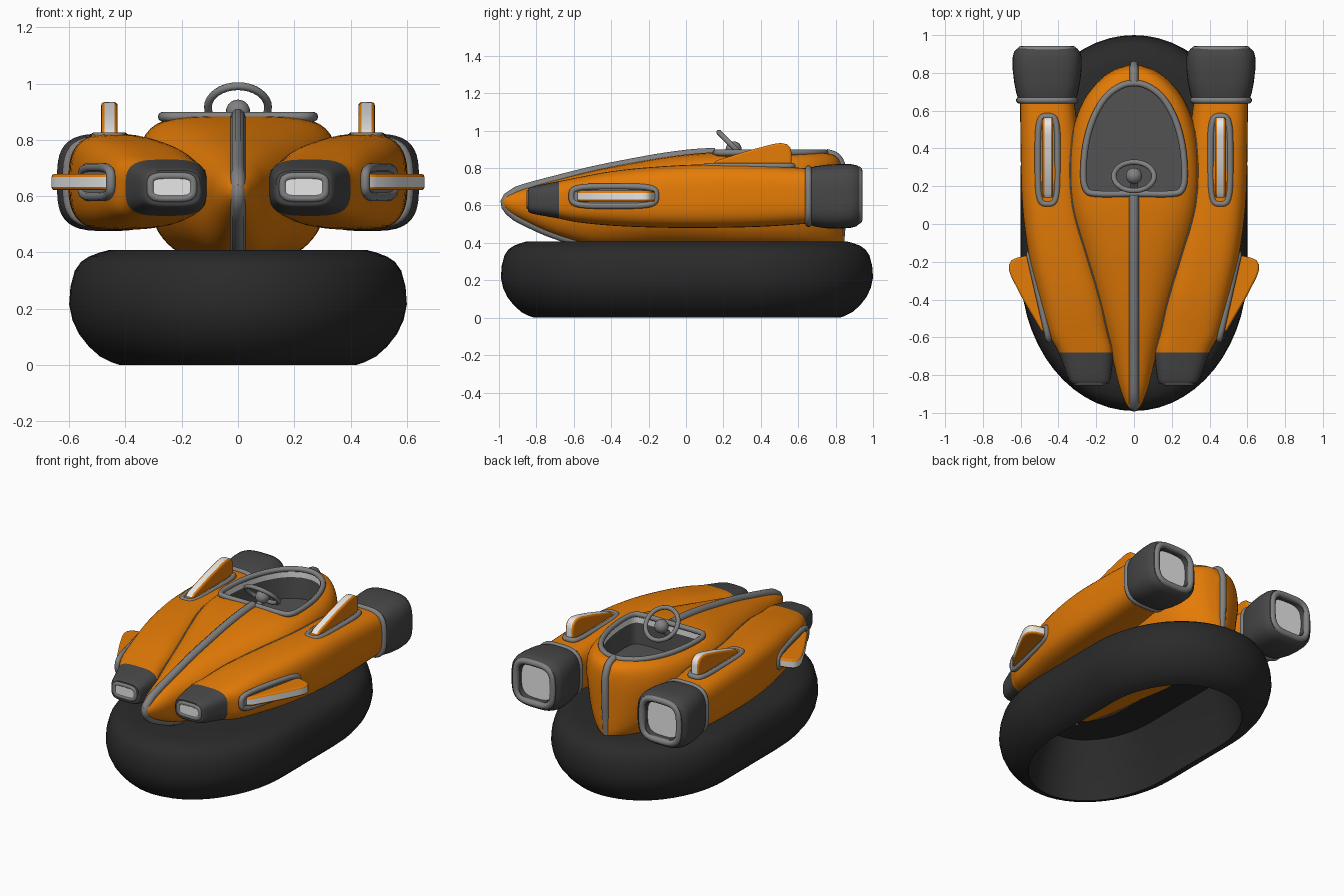
import bpy, bmesh, math
from mathutils import Matrix, Vector

if "Cube" in bpy.data.objects:
    bpy.data.objects.remove(bpy.data.objects["Cube"])


def mat(name, r, g, b):
    m = bpy.data.materials.new(name)
    m.diffuse_color = (r, g, b, 1)
    m.use_nodes = True
    m.node_tree.nodes["Principled BSDF"].inputs["Base Color"].default_value = m.diffuse_color
    return m


ORANGE = mat("orange paint", 0.78, 0.2, 0.002)
BLACK = mat("black rubber", 0.023, 0.023, 0.023)
DARK = mat("dark grey", 0.062, 0.062, 0.062)
GREY = mat("trim grey", 0.22, 0.22, 0.22)
FLOOR = mat("cockpit grey", 0.085, 0.085, 0.085)
LIGHT = mat("light grey", 0.8, 0.8, 0.8)


def finish(name, bm, mats, rule=None, mirror=False, angle=40):
    bmesh.ops.recalc_face_normals(bm, faces=bm.faces[:])
    bm.normal_update()
    me = bpy.data.meshes.new(name)
    for m in mats:
        me.materials.append(m)
    if rule:
        for f in bm.faces:
            f.material_index = rule(f)
    bm.to_mesh(me)
    bm.free()
    ob = bpy.data.objects.new(name, me)
    bpy.context.collection.objects.link(ob)
    bpy.ops.object.select_all(action='DESELECT')
    bpy.context.view_layer.objects.active = ob
    ob.select_set(True)
    bpy.ops.object.shade_smooth_by_angle(angle=math.radians(angle))
    if mirror:
        ob.modifiers.new("mirror", 'MIRROR').use_mirror_merge = False
    return ob


def smooth(pts, steps=4, closed=False):
    """Catmull-Rom through tuples."""
    n, out = len(pts), []
    for i in range(n if closed else n - 1):
        q = [pts[(i + k) % n] if closed else pts[min(max(i + k, 0), n - 1)] for k in (-1, 0, 1, 2)]
        for s in range(steps):
            t = s / steps
            out.append(tuple(0.5 * (2 * b + (c - a) * t + (2 * a - 5 * b + 4 * c - d) * t * t
                                    + (3 * b - a - 3 * c + d) * t ** 3) for a, b, c, d in zip(*q)))
    return out if closed else out + [pts[-1]]


def oval(cx, cz, hw, hh, n, count=40):
    """Superellipse outline."""
    out = []
    for i in range(count):
        a = math.tau * (i + 0.5) / count
        c, s = math.cos(a), math.sin(a)
        out.append((cx + hw * math.copysign(abs(c) ** (2 / n), c), cz + hh * math.copysign(abs(s) ** (2 / n), s)))
    return out


def bridge(bm, rings, closed=False):
    k = len(rings[0])
    for i in range(len(rings) if closed else len(rings) - 1):
        a, b = rings[i], rings[(i + 1) % len(rings)]
        for j in range(k):
            bm.faces.new((a[j], a[(j + 1) % k], b[(j + 1) % k], b[j]))


def loft(name, secs, mats, rule=None, mirror=False, taper=0):
    """Sections are (y, centre x, half width, z bottom, z top, roundness)."""
    bm = bmesh.new()
    rings = [[bm.verts.new((x * (1 - taper * min(1, max(0, (.68 - z) / .25))), y, z))
              for x, z in oval(cx, (zb + zt) / 2, hw, (zt - zb) / 2, n)]
             for y, cx, hw, zb, zt, n in secs]
    bridge(bm, rings)
    bm.faces.new(rings[0])
    bm.faces.new(rings[-1])
    return finish(name, bm, mats, rule, mirror)


def tube(name, pts, r, m=GREY, closed=False, mirror=False):
    cu = bpy.data.curves.new(name, 'CURVE')
    cu.dimensions, cu.bevel_depth, cu.bevel_resolution, cu.use_fill_caps = '3D', r, 3, True
    sp = cu.splines.new('POLY')
    sp.points.add(len(pts) - 1)
    for p, co in zip(sp.points, pts):
        p.co = (*co, 1)
    sp.use_cyclic_u = closed
    tmp = bpy.data.objects.new("tmp", cu)
    bpy.context.collection.objects.link(tmp)
    bpy.context.view_layer.update()
    bm = bmesh.new()
    bm.from_mesh(tmp.evaluated_get(bpy.context.evaluated_depsgraph_get()).to_mesh())
    bpy.data.objects.remove(tmp)
    return finish(name, bm, [m], lambda f: 0, mirror, 50)


def prism(name, a, b, mats, rule=None, mirror=False, bottom=True, top=True):
    """Solid or shell between two matching outlines."""
    bm = bmesh.new()
    ra, rb = [[bm.verts.new(p) for p in o] for o in (a, b)]
    bridge(bm, [ra, rb])
    if bottom:
        bm.faces.new(ra)
    if top:
        bm.faces.new(rb)
    return finish(name, bm, mats, rule, mirror)


# Inflated skirt: profile swept round an outline with elliptical ends
prof = smooth([(.18, 0), (.11, .03), (.035, .11), (0, .215), (.02, .335), (.07, .385), (.14, .408)], 2)
prof += [(.47, .408), (.47, .395), (.27, .375), (.2, .15)]
bm = bmesh.new()
rings = []
for i in range(58):
    a = math.pi * (i if i < 29 else i - 1) / 28
    oy, ry = (.3, .7) if i < 29 else (-.24, .75)
    rings.append([bm.verts.new((math.cos(a) * (.6 - o), oy + math.sin(a) * (ry - o), z)) for o, z in prof])
bridge(bm, rings, True)
finish("skirt", bm, [BLACK], angle=55)

# Central hull
hull = smooth([(-.985, 0, .015, .6, .64, 2), (-.95, 0, .045, .565, .66, 2), (-.85, 0, .085, .51, .695, 2.2),
               (-.7, 0, .125, .445, .735, 2.4), (-.5, 0, .19, .39, .785, 2.5), (-.3, 0, .25, .385, .825, 2.7),
               (-.1, 0, .31, .385, .86, 3), (.1, 0, .348, .385, .882, 3.8), (.3, 0, .35, .385, .885, 4.5),
               (.5, 0, .325, .385, .885, 4.5), (.65, 0, .27, .385, .885, 4.5), (.75, 0, .195, .385, .88, 4),
               (.81, 0, .12, .39, .855, 3.5), (.84, 0, .04, .4, .79, 3)])
body = loft("hull", hull, [ORANGE], taper=.2)

# Cockpit opening, tub and rim
half = [(.2, .16), (.255, .185), (.268, .27), (.255, .42), (.215, .56), (.15, .67), (.07, .73)]
rim = smooth([(0, .16)] + half + [(0, .745)] + [(-x, y) for x, y in reversed(half)], 4, True)
cutter = prism("cutter", [(x, y, .68) for x, y in rim], [(x, y, 1.1) for x, y in rim], [ORANGE])
cutter.hide_render = True
bo = body.modifiers.new("cut", 'BOOLEAN')
bo.object, bo.operation, bo.solver = cutter, 'DIFFERENCE', 'EXACT'
bpy.ops.object.select_all(action='DESELECT')
bpy.context.view_layer.objects.active = body
body.select_set(True)
bpy.ops.object.modifier_apply(modifier="cut")
bpy.data.objects.remove(cutter)
inner = [(x * .98, .45 + (y - .45) * .98) for x, y in rim]
prism("cockpit_tub", [(x, y, .69) for x, y in inner], [(x, y, .83) for x, y in inner], [FLOOR], top=False)
prism("cockpit_lining", [(x, y, .83) for x, y in inner], [(x, y, .88) for x, y in inner], [LIGHT],
      bottom=False, top=False)
tube("cockpit_rim", [(x, y, .882) for x, y in rim], .017, closed=True)

# Trim strips along the centreline
front = [(0, s[0], s[3]) for s in reversed(hull) if -.92 < s[0] < -.55]
front += [(0, -.945, .57), (0, -.963, .595), (0, -.967, .62), (0, -.955, .645)]
front += [(0, s[0], s[4]) for s in hull if -.93 < s[0] < .09] + [(0, .155, .884)]
tube("front_spine", front, .026)
rear = [(0, s[0], s[4]) for s in hull if s[0] > .74] + [(0, .84, .6), (0, .825, .41)]
tube("rear_spine", rear, .023)

# Side pods with dark intake noses
pod = smooth([(-.845, .23, .088, .575, .687, 3.6), (-.825, .235, .11, .557, .7, 3.6), (-.68, .255, .145, .53, .73, 3.4),
              (-.58, .29, .162, .51, .75, 3.3), (-.4, .33, .172, .492, .783, 3.2), (-.17, .385, .172, .482, .807, 3.2),
              (.1, .432, .16, .48, .82, 3.2), (.4, .444, .157, .486, .815, 3.2), (.66, .46, .143, .503, .798, 3.2)])
loft("side_pod", pod, [ORANGE, DARK], lambda f: int(f.calc_center_median().y < -.68), True)


# Thin seam where each pod meets the hull
def top_z(s, x):
    u = abs(x - s[1]) / s[2]
    return (s[3] + s[4]) / 2 + (s[4] - s[3]) / 2 * max(0, 1 - u ** s[5]) ** (1 / s[5])


def at(secs, y):
    for a, b in zip(secs, secs[1:]):
        if a[0] <= y <= b[0]:
            t = (y - a[0]) / (b[0] - a[0])
            return [p + (q - p) * t for p, q in zip(a, b)]


seam = []
for i in range(24):
    y = -.66 + i * .05
    h, p = at(hull, y), at(pod, y)
    for k in range(200):
        x = p[1] - p[2] + k * p[2] / 100
        if x > h[2] or top_z(h, x) < top_z(p, x):
            seam.append((x, y, top_z(p, x)))
            break
tube("pod_seam", seam, .004, mirror=True)


def ring(name, cx, y, cz, hw, hh, r, n=4):
    tube(name, [(x, y, z) for x, z in oval(cx, cz, hw, hh, n)], r, closed=True, mirror=True)


# Intake grilles, exhaust nozzles and collars
ring("intake_frame", .235, -.84, .632, .076, .04, .014)
o = oval(.235, .632, .072, .036, 4.5)
prism("intake_panel", [(x, -.849, z) for x, z in o], [(x, -.842, z) for x, z in o], [LIGHT], mirror=True)
loft("nozzle", [(.655, .46, .15, .5, .8, 3.3), (.69, .46, .163, .487, .81, 3.3), (.75, .46, .175, .478, .818, 3.3),
                (.82, .46, .183, .476, .822, 3.3), (.88, .46, .183, .48, .822, 3.3), (.91, .46, .176, .488, .816, 3.3),
                (.928, .46, .16, .503, .806, 3.3), (.926, .46, .118, .54, .77, 3.3), (.895, .46, .113, .545, .765, 3.3)],
     [DARK, LIGHT], lambda f: int(len(f.verts) > 4 and f.calc_center_median().y > .8), True)
ring("nozzle_ring", .46, .922, .655, .136, .133, .021, 3.6)
ring("nozzle_collar", .46, .655, .65, .147, .147, .018, 3.4)


# Fins on grey pads, with a light strip along the edge
def fin(name, m):
    outline = [(-.2, -.02), (-.197, .01), (-.175, .03), (.0, .085), (.13, .119), (.17, .124), (.2, .118),
               (.22, .1), (.227, .07), (.227, -.02)]
    a, b = [[m @ Vector((s, y, z)) for y, z in outline] for s in (-.029, .029)]
    side = m.to_3x3() @ Vector((1, 0, 0))
    ob = prism(name, a, b, [ORANGE, LIGHT], lambda f: int(abs(f.normal.dot(side)) < .5), True)
    bv = ob.modifiers.new("bevel", 'BEVEL')
    bv.width, bv.segments, bv.material, bv.limit_method = .011, 3, 0, 'ANGLE'
    bv.angle_limit = math.radians(60)
    pad = oval(0, 0, .052, .232, 4)
    tube(name + "_pad_rim", [m @ Vector((x, y, 0)) for x, y in pad], .017, closed=True, mirror=True)
    prism(name + "_pad", [m @ Vector((x, y, -.02)) for x, y in pad], [m @ Vector((x, y, .007)) for x, y in pad],
          [GREY], mirror=True)


fin("top_fin", Matrix.Translation((.457, .338, .81)))
d = Vector((.1, .44, 0)).normalized()
n = Vector((d.y, -d.x, 0))
m = Matrix((Vector((0, 0, 1)), d, n)).transposed().to_4x4()
fin("side_fin", Matrix.Translation((.503, -.385, .65)) @ m)

# Steering wheel, spoke hub and column
c, v = Vector((0, .252, .915)), Vector((0, -.7071, .7071))
tube("steering_wheel", [c + .107 * (math.cos(a) * Vector((1, 0, 0)) + math.sin(a) * v)
                        for a in [math.tau * i / 32 for i in range(32)]], .014, closed=True)
bm = bmesh.new()
bmesh.ops.create_uvsphere(bm, u_segments=20, v_segments=12, radius=.043,
                          matrix=Matrix.Translation((0, .255, .9)))
finish("steering_hub", bm, [GREY])
tube("steering_column", [(0, .255, .9), (0, .17, .8)], .02)

# Apply remaining modifiers
bpy.ops.object.select_all(action='SELECT')
bpy.ops.object.convert(target='MESH')
